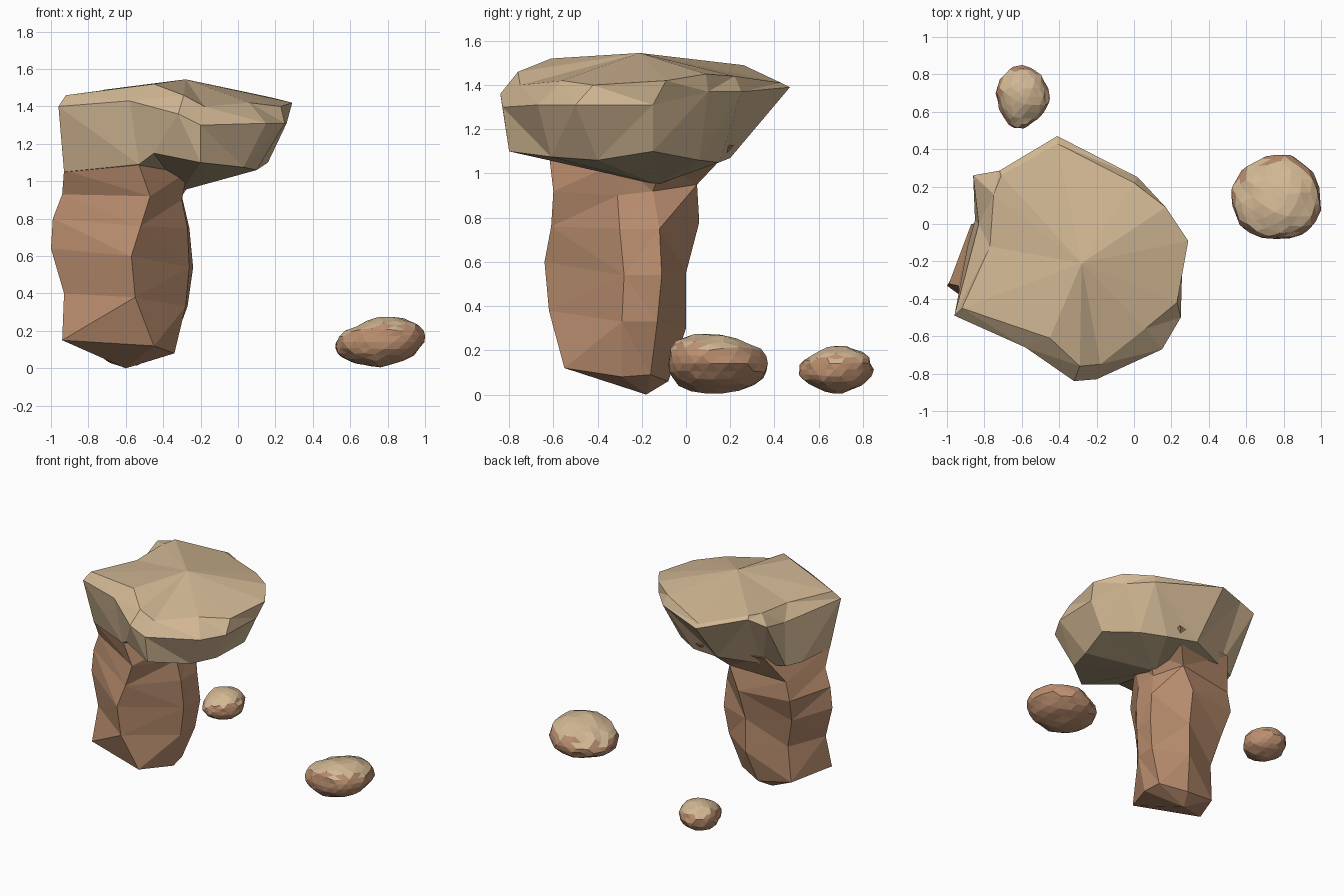
import bpy
import bmesh
import random
from mathutils import Vector

default_cube = bpy.data.objects.get("Cube")
if default_cube:
    bpy.data.objects.remove(default_cube, do_unlink=True)


def make_material(name, colour):
    material = bpy.data.materials.new(name)
    material.use_nodes = True
    rgba = (*colour, 1.0)
    material.diffuse_color = rgba
    material.node_tree.nodes["Principled BSDF"].inputs["Base Color"].default_value = rgba
    return material


pale_sand = make_material("pale_sand", (0.64, 0.475, 0.295))
dull_sand = make_material("dull_sand", (0.41, 0.32, 0.20))
red_brown = make_material("red_brown_rock", (0.50, 0.275, 0.16))


def finish(bm, name, materials):
    """Turn the bmesh into a flat shaded object."""
    bmesh.ops.recalc_face_normals(bm, faces=bm.faces[:])
    mesh = bpy.data.meshes.new(name)
    bm.to_mesh(mesh)
    bm.free()
    for material in materials:
        mesh.materials.append(material)
    obj = bpy.data.objects.new(name, mesh)
    bpy.context.collection.objects.link(obj)
    return obj


def loft(name, rings, bottom, top, materials, top_bands=0):
    """Bridge rings from bottom to top and close each end with a fan.
    The last top_bands bands and the top fan use the second material."""
    bm = bmesh.new()
    loops = [[bm.verts.new(point) for point in ring] for ring in rings]
    low, high = bm.verts.new(bottom), bm.verts.new(top)
    count = len(loops[0])
    for i in range(count):
        j = (i + 1) % count
        bm.faces.new((low, loops[0][j], loops[0][i]))
        for band in range(len(loops) - 1):
            a, b = loops[band], loops[band + 1]
            face = bm.faces.new((a[i], a[j], b[j], b[i]))
            if band >= len(loops) - 1 - top_bands:
                face.material_index = min(top_bands, 1)
        cap_face = bm.faces.new((high, loops[-1][i], loops[-1][j]))
        cap_face.material_index = min(top_bands, 1)
    bmesh.ops.triangulate(bm, faces=[f for f in bm.faces if len(f.verts) > 3],
                          quad_method='SHORT_EDGE')
    return finish(bm, name, materials)


# Pillar: corners run left, front, right front, right back, back, left back
pillar_rings = [
    [(-.94, -.41, .15), (-.45, -.55, .12), (-.34, -.29, .08),
     (-.36, -.16, .09), (-.55, -.08, .06), (-.8, -.12, .1)],
    [(-.93, -.35, .4), (-.55, -.62, .38), (-.28, -.29, .33),
     (-.27, -.13, .33), (-.5, 0, .3), (-.78, -.11, .37)],
    [(-1, -.33, .64), (-.57, -.64, .6), (-.26, -.28, .54),
     (-.24, -.11, .54), (-.5, 0, .55), (-.84, -.07, .6)],
    [(-.99, -.32, .8), (-.52, -.61, .76), (-.27, -.3, .75),
     (-.26, -.12, .75), (-.48, .06, .78), (-.87, 0, .78)],
    [(-.94, -.33, .93), (-.47, -.6, .92), (-.3, -.31, .9),
     (-.3, -.15, .92), (-.4, .05, .95), (-.84, 0, .92)],
    [(-.93, -.4, 1.06), (-.53, -.62, 1.09), (-.27, -.31, 1.05),
     (-.22, -.1, 1.05), (-.23, .22, 1.13), (-.74, .12, 1.12)],
]
loft("rock_pillar", pillar_rings, (-.6, -.18, 0), (-.55, -.25, 1.12), [red_brown])

# Overhanging cap: rings run round from the left front corner
underside = [
    (-.93, -.4, 1.05), (-.53, -.63, 1.09), (-.45, -.7, 1.15), (-.2, -.8, 1.1),
    (.03, -.61, 1.075), (.1, -.4, 1.06), (.16, -.15, 1.1), (0, .06, 1.06),
    (-.17, .15, 1.05), (-.4, .2, 1.07), (-.7, .08, 1.05), (-.85, .02, 1.05),
    (-.89, -.12, 1.04)]
rim = [
    (-.96, -.49, 1.4), (-.58, -.66, 1.43), (-.32, -.84, 1.36), (-.2, -.83, 1.3),
    (.15, -.67, 1.31), (.25, -.5, 1.31), (.26, -.15, 1.31), (.16, .1, 1.37),
    (.02, .25, 1.37), (-.41, .47, 1.39), (-.72, .285, 1.47), (-.86, .26, 1.44),
    (-.83, 0, 1.37)]
shoulder = [
    (-.92, -.45, 1.46), (-.45, -.61, 1.52), (-.29, -.76, 1.46), (-.18, -.75, 1.4),
    (.06, -.56, 1.42), (.23, -.42, 1.4), (.29, -.09, 1.42), (.17, .09, 1.45),
    (0, .22, 1.44), (-.41, .43, 1.41), (-.71, .26, 1.49), (-.75, .16, 1.48),
    (-.77, -.12, 1.46)]
loft("rock_cap", [underside, rim, shoulder], (-.3, -.13, .95), (-.28, -.21, 1.545),
     [dull_sand, pale_sand], top_bands=2)


def boulder(name, low, high, tip, pinch, lean, bias, seed):
    """Rough pebble fitted to a bounding box, pinched towards the tip direction.
    A bias above one moves its bulk towards the low side of that axis."""
    rng = random.Random(seed)
    bm = bmesh.new()
    bmesh.ops.create_icosphere(bm, subdivisions=3, radius=1)
    tip = Vector(tip).normalized()
    for vert in bm.verts:
        reach = max(vert.co.dot(tip), 0)
        vert.co *= rng.uniform(0.96, 1.04)
        side = vert.co - tip * vert.co.dot(tip)
        vert.co -= side * reach * pinch
        vert.co -= tip * vert.co.z * lean
    # Fit the roughened shape to its box
    for axis in range(3):
        values = [v.co[axis] for v in bm.verts]
        start, size = min(values), max(values) - min(values)
        for vert in bm.verts:
            share = ((vert.co[axis] - start) / size) ** bias[axis]
            vert.co[axis] = low[axis] + share * (high[axis] - low[axis])
    bm.normal_update()
    # Sand lies on the faces that look up
    for face in bm.faces:
        face.material_index = 1 if face.normal.z > 0.6 else 0
    return finish(bm, name, [red_brown, pale_sand])


boulder("large_boulder", (.52, -.08, .005), (1, .37, .275),
        (-1, .3, -.1), .2, .2, (1, 1.3, 1), 4)
boulder("small_boulder", (-.74, .51, .005), (-.45, .85, .22),
        (-.25, -1, 0), .3, .05, (1, 1, 1), 9)
